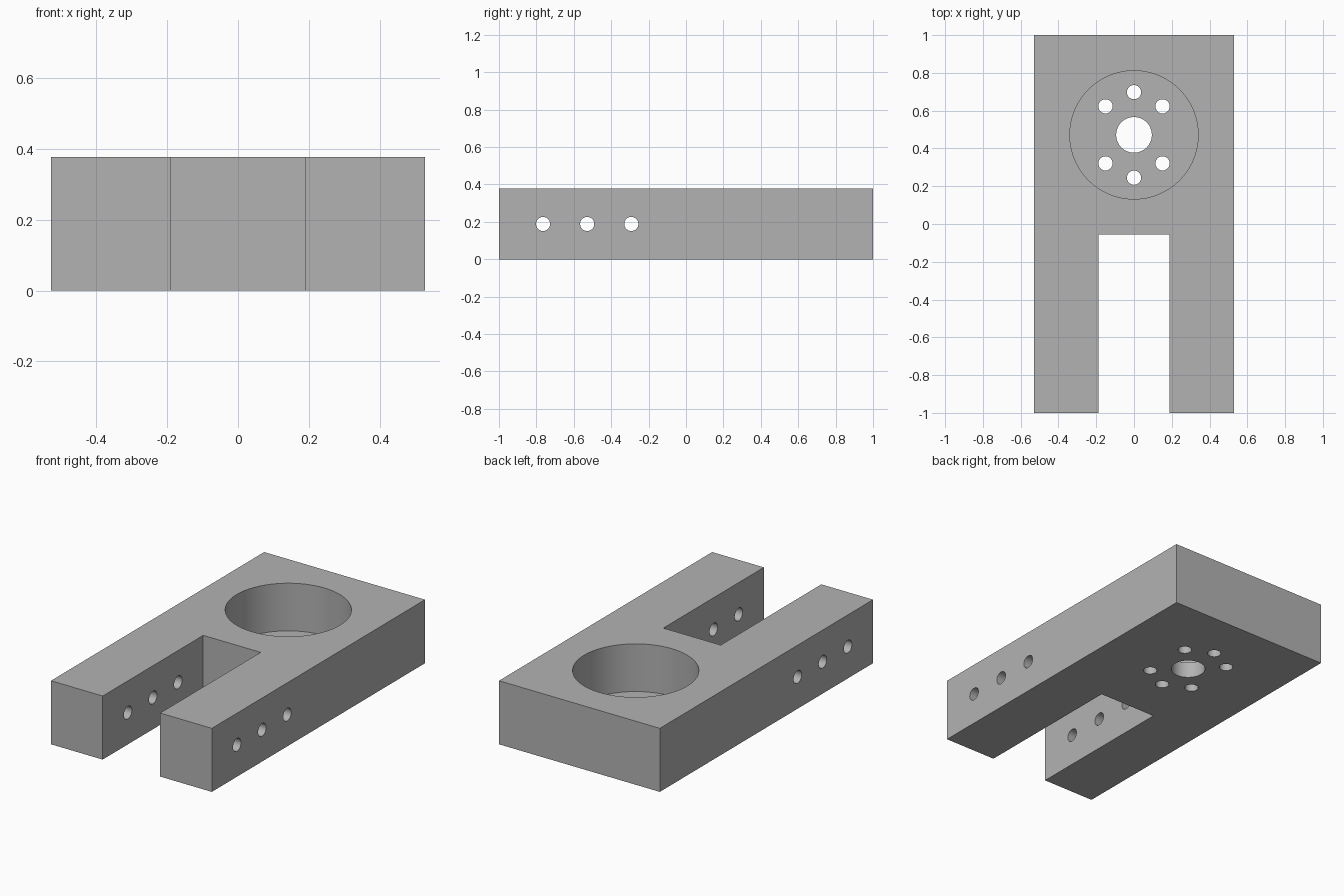
import bpy
import bmesh
from math import pi
from mathutils import Matrix, Vector

if "Cube" in bpy.data.objects:
    bpy.data.objects.remove(bpy.data.objects["Cube"], do_unlink=True)

U = 2 / 106                      # one design unit
WIDTH, LENGTH, HEIGHT = 56 * U, 106 * U, 20 * U
BORE_Y = 25 * U
FLOOR = 5 * U

# Plain grey metal
grey = bpy.data.materials.new("grey metal")
grey.use_nodes = True
colour = (0.45, 0.45, 0.45, 1)
grey.diffuse_color = colour
grey.node_tree.nodes["Principled BSDF"].inputs["Base Color"].default_value = colour


def make_object(name, bm):
    mesh = bpy.data.meshes.new(name)
    bm.to_mesh(mesh)
    bm.free()
    mesh.materials.append(grey)
    obj = bpy.data.objects.new(name, mesh)
    bpy.context.collection.objects.link(obj)
    return obj


def box(name, size, centre):
    bm = bmesh.new()
    bmesh.ops.create_cube(bm, size=1, matrix=Matrix.LocRotScale(Vector(centre), None, Vector(size)))
    return make_object(name, bm)


def cylinder(name, radius, depth, centre, sides, along_x=False):
    turn = Matrix.Rotation(pi / 2 if along_x else 0, 4, "Y")
    bm = bmesh.new()
    bmesh.ops.create_cone(bm, cap_ends=True, segments=sides, radius1=radius, radius2=radius,
                          depth=depth, matrix=Matrix.Translation(centre) @ turn)
    return make_object(name, bm)


# Solid block
block = box("fork_block", (WIDTH, LENGTH, HEIGHT), (0, 0, HEIGHT / 2))

# Slot between the two arms, open at the front
cutters = [box("slot_cutter", (20 * U, 60 * U, 1), (0, -33 * U, HEIGHT / 2))]

# Round pocket with a thin floor, and the shaft hole through it
cutters.append(cylinder("pocket_cutter", 18 * U, 1, (0, BORE_Y, FLOOR + 0.5), 96))
cutters.append(cylinder("shaft_hole_cutter", 5 * U, 1, (0, BORE_Y, 0), 64))

# Six mounting holes around the shaft
for x, y in [(0, 12), (0, -12), (8, 8), (-8, 8), (8, -8), (-8, -8)]:
    cutters.append(cylinder("mounting_hole_cutter", 2 * U, 1, (x * U, BORE_Y + y * U, 0), 32))

# Three cross holes through both arms
for y in (-40.5, -28, -15.5):
    cutters.append(cylinder("cross_hole_cutter", 2 * U, 2, (0, y * U, HEIGHT / 2), 32, True))

# Cut everything out of the block
for cutter in cutters:
    cutter.hide_render = True
    cutter.hide_viewport = True
    cut = block.modifiers.new(cutter.name, "BOOLEAN")
    cut.operation = "DIFFERENCE"
    cut.solver = "EXACT"
    cut.object = cutter

# Apply the cuts, then drop the cutters
bpy.context.view_layer.update()
result = bpy.data.meshes.new_from_object(block.evaluated_get(bpy.context.evaluated_depsgraph_get()))
block.modifiers.clear()
block.data = result
for cutter in cutters:
    bpy.data.objects.remove(cutter, do_unlink=True)

# Smooth the hole walls, keep the edges sharp
bpy.context.view_layer.objects.active = block
block.select_set(True)
bpy.ops.object.shade_smooth_by_angle(angle=pi / 6)
